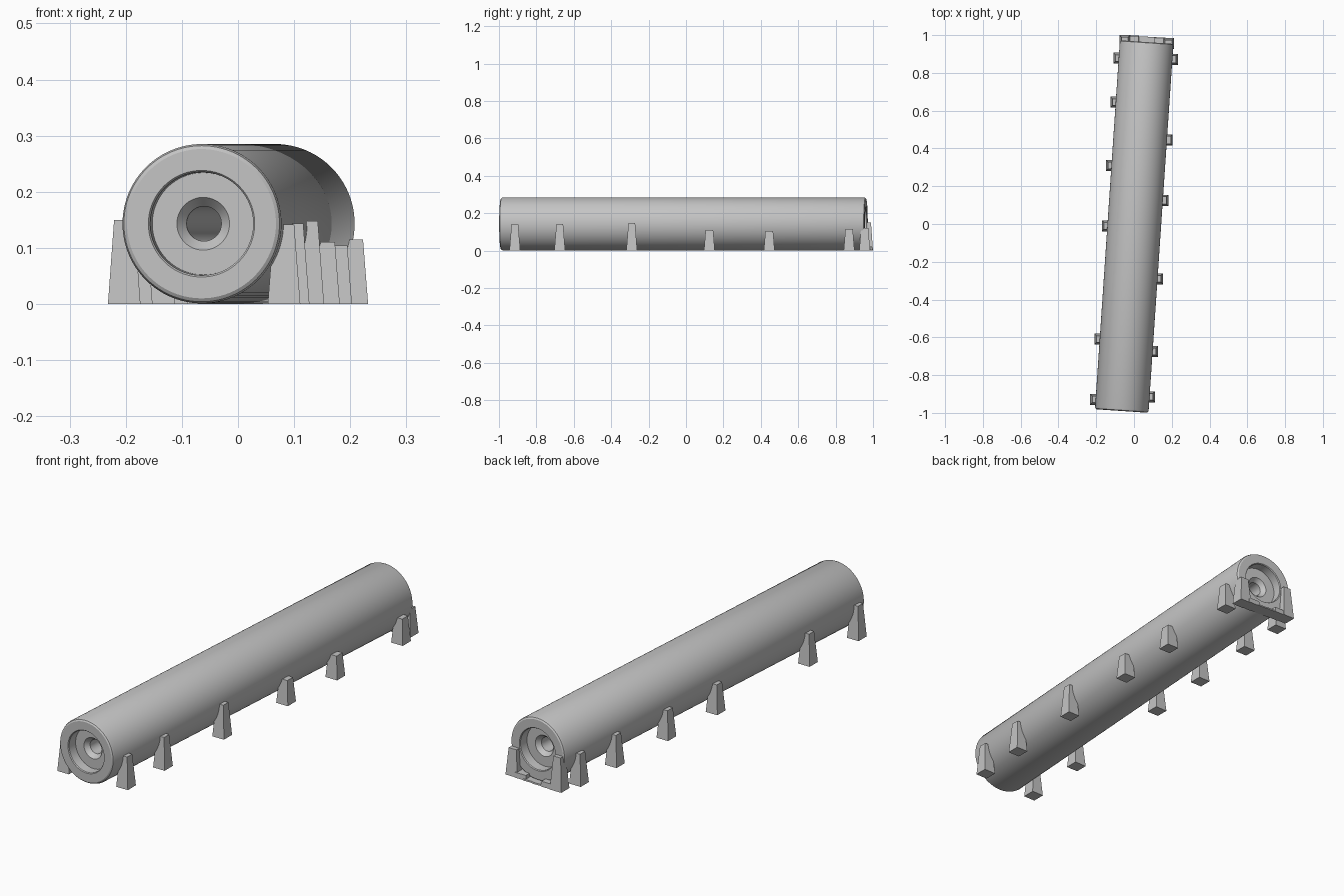
import bpy, bmesh, math
from mathutils import Vector, Matrix

cube = bpy.data.objects.get("Cube")
if cube:
    bpy.data.objects.remove(cube, do_unlink=True)

grey = bpy.data.materials.new("plain grey")
grey.use_nodes = True
grey.diffuse_color = (0.55, 0.55, 0.55, 1)
grey.node_tree.nodes["Principled BSDF"].inputs["Base Color"].default_value = grey.diffuse_color

RADIUS, HEIGHT, SEGMENTS = 0.142, 0.143, 96
front_end = Vector((-0.065, -0.99, HEIGHT))
back_end = Vector((0.067, 0.963, HEIGHT))
axis = (back_end - front_end).normalized()
across = Vector((axis.y, -axis.x, 0))
half = (back_end - front_end).length / 2


def finish(bm, name):
    bmesh.ops.recalc_face_normals(bm, faces=bm.faces)
    mesh = bpy.data.meshes.new(name)
    bm.to_mesh(mesh)
    bm.free()
    mesh.materials.append(grey)
    ob = bpy.data.objects.new(name, mesh)
    bpy.context.collection.objects.link(ob)
    return ob


# Roller tube: one end's profile (radius, depth from the end), mirrored and spun
end = [(RADIUS, 0.012), (0.139, 0.004), (0.133, 0), (0.095, 0), (0.092, 0.004),
       (0.091, 0.045), (0.047, 0.045), (0.031, 0.065)]
profile = [(r, half - d) for r, d in end] + [(r, d - half) for r, d in reversed(end)]
bm = bmesh.new()
rings = []
for r, t in profile:
    rings.append([bm.verts.new((r * math.cos(a), r * math.sin(a), t))
                  for a in (math.tau * i / SEGMENTS for i in range(SEGMENTS))])
for k, ring in enumerate(rings):
    nxt = rings[(k + 1) % len(rings)]
    for i in range(SEGMENTS):
        j = (i + 1) % SEGMENTS
        bm.faces.new((ring[i], ring[j], nxt[j], nxt[i]))
turn = Vector((0, 0, 1)).rotation_difference(axis).to_matrix().to_4x4()
bm.transform(Matrix.Translation((front_end + back_end) / 2) @ turn)
tube = finish(bm, "roller_tube")
bpy.context.view_layer.objects.active = tube
tube.select_set(True)
bpy.ops.object.shade_smooth_by_angle(angle=math.radians(25))
tube.select_set(False)


def support(name, x, y, height, base=0.029):
    """Tapered square post standing on the ground."""
    top = base - 0.011 * min(1, height / 0.14)
    bm = bmesh.new()
    bmesh.ops.create_cube(bm, size=2)
    for v in bm.verts:
        w = top if v.co.z > 0 else base
        v.co = (x + v.co.x * w, y + v.co.y * w, height if v.co.z > 0 else 0)
    return finish(bm, name)


# Posts along both flanks, as (y, height)
left_posts = [(-0.915, 0.142), (-0.675, 0.143), (-0.29, 0.148),
              (0.125, 0.11), (0.445, 0.104), (0.872, 0.115)]
right_posts = [(-0.928, 0.15), (-0.61, 0.14), (-0.01, 0.13),
               (0.31, 0.13), (0.645, 0.14), (0.878, 0.14)]
for side, sign, posts in (("left", 1, left_posts), ("right", -1, right_posts)):
    for n, (y, h) in enumerate(posts, 1):
        x = front_end.x + (y - front_end.y) * axis.x / axis.y + sign * RADIUS
        support(f"{side}_support_{n}", x, y, h)

# Row of posts under the back rim: tall at both ends, low where they meet the tube
for n in range(6):
    offset = -0.116 + n * 0.0464
    low = HEIGHT - math.sqrt(RADIUS ** 2 - offset ** 2) + 0.004
    h = {0: 0.15, 5: 0.12}.get(n, low)
    p = back_end + across * offset
    support(f"back_support_{n + 1}", p.x, p.y, h)
